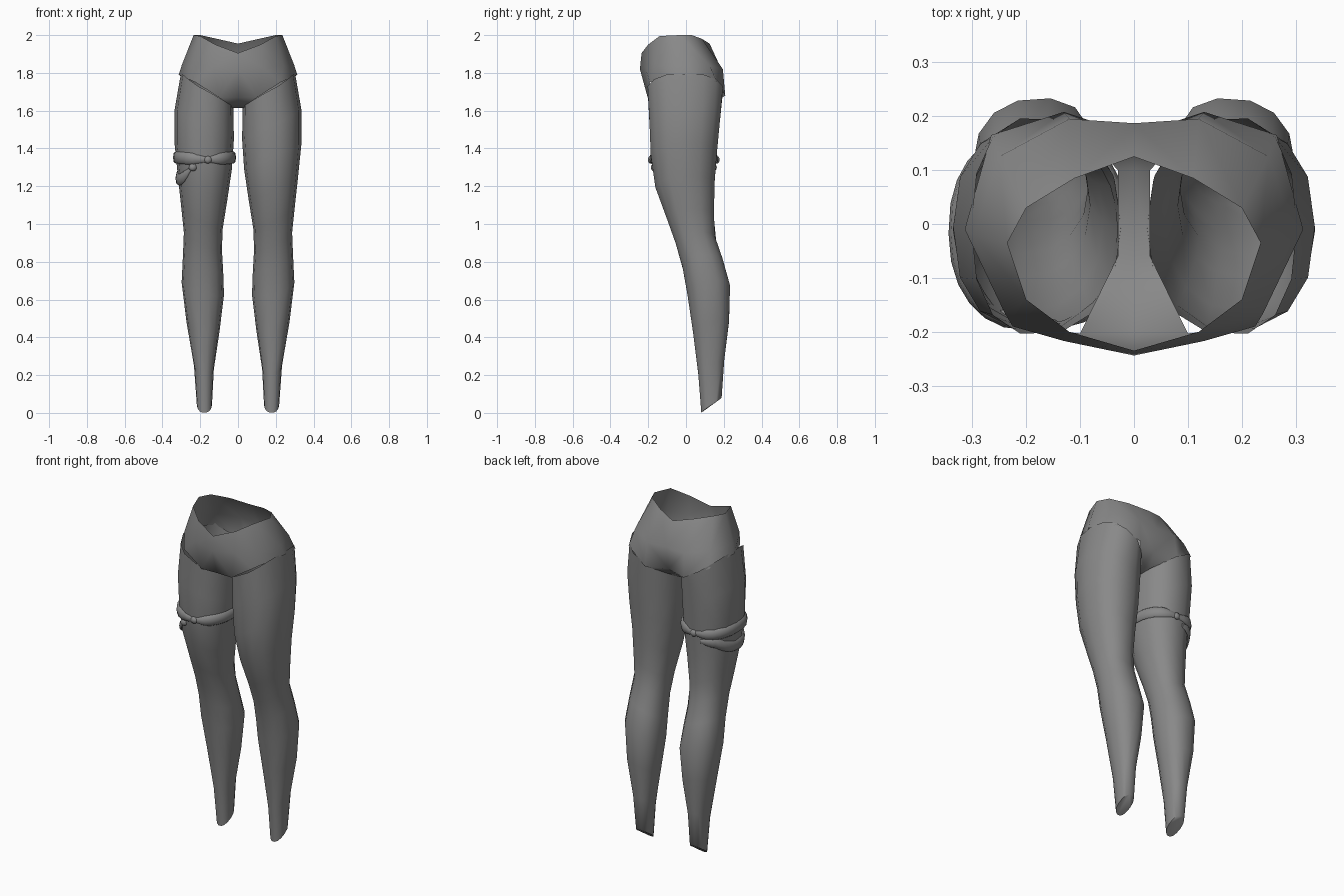
import bpy, bmesh
from math import sin, cos, radians, copysign

cube = bpy.data.objects.get("Cube")
if cube:
    bpy.data.objects.remove(cube)

grey = bpy.data.materials.new("mid_grey")
grey.use_nodes = True
grey.diffuse_color = (0.25, 0.25, 0.25, 1)
grey.node_tree.nodes["Principled BSDF"].inputs["Base Color"].default_value = grey.diffuse_color

SEGMENTS = 14
# Leg profile: height, outer x, inner x, front y, back y
PROFILE = [
    (0, .215, .14, .08, .185), (.25, .233, .127, .06, .2),
    (.45, .268, .095, .032, .228), (.66, .3, .07, 0, .24),
    (.82, .292, .085, -.03, .195), (.95, .286, .085, -.075, .15),
    (1.2, .312, .045, -.168, .153), (1.35, .33, .024, -.19, .165),
    (1.53, .344, .02, -.197, .182), (1.7, .325, .028, -.207, .2),
    (1.85, .29, .03, -.21, .2),
]


def profile_at(z):
    for lo, hi in zip(PROFILE, PROFILE[1:]):
        if z <= hi[0]:
            t = (z - lo[0]) / (hi[0] - lo[0])
            return [p + (q - p) * t for p, q in zip(lo, hi)][1:]
    return PROFILE[-1][1:]


def leg_point(side, angle, z, offset=0.0):
    """Point on the leg skin; angle 0 is outward, -90 is the front."""
    outer, inner, front, back = profile_at(z)
    c, s = cos(radians(angle)), sin(radians(angle))
    u = copysign(abs(c) ** .88, c)
    v = copysign(abs(s) ** .88, s)
    x = (outer + inner) / 2 + u * ((outer - inner) / 2 + offset)
    y = (front + back) / 2 + v * ((back - front) / 2 + offset)
    return (side * x, y, z)


def finish(name, bm, sharp=60):
    bmesh.ops.remove_doubles(bm, verts=bm.verts, dist=.0005)
    bmesh.ops.recalc_face_normals(bm, faces=bm.faces)
    mesh = bpy.data.meshes.new(name)
    bm.to_mesh(mesh)
    bm.free()
    mesh.materials.append(grey)
    obj = bpy.data.objects.new(name, mesh)
    bpy.context.collection.objects.link(obj)
    bpy.ops.object.select_all(action='DESELECT')
    obj.select_set(True)
    bpy.context.view_layer.objects.active = obj
    bpy.ops.object.shade_smooth_by_angle(angle=radians(sharp))
    return obj


def loft(bm, rows, wrap):
    """Skin rows of points with quads, optionally closing each row."""
    grid = [[bm.verts.new(p) for p in row] for row in rows]
    n = len(grid[0])
    for r0, r1 in zip(grid, grid[1:]):
        for i in range(n if wrap else n - 1):
            j = (i + 1) % n
            bm.faces.new((r0[i], r0[j], r1[j], r1[i]))
    return grid


# Legs: tapered shells with a slanted ankle and a slanted hip edge
def make_leg(name, side):
    bm = bmesh.new()
    steps = [0, .12, .25, .37, .45, .52, .59, .69, .79, .89, 1]
    rows = []
    for t in steps:
        row = []
        for i in range(SEGMENTS):
            a = 360 * i / SEGMENTS
            low = .04 + .04 * sin(radians(a))
            high = 1.71 + .09 * cos(radians(a))
            row.append(leg_point(side, a, low + t * (high - low)))
        rows.append(row)
    grid = loft(bm, rows, True)
    bm.faces.new(grid[0])
    finish(name, bm)


make_leg("left_leg", 1)
make_leg("right_leg", -1)

# Hip piece: half outlines run from front centre round to back centre
RIM = [(0, -.235, 1.905), (.12, -.2, 1.95), (.2, -.14, 1.995), (.235, -.035, 2),
       (.2, .03, 2), (.11, .085, 1.98), (0, .125, 1.955)]
HIP = [(0, -.244, 1.82), (.13, -.217, 1.83), (.24, -.165, 1.84), (.298, -.02, 1.84),
       (.25, .125, 1.84), (.12, .195, 1.82), (0, .187, 1.82)]
EDGE = [(0, -.2, 1.67), (.1, -.203, 1.67), (.225, -.19, 1.75), (.314, -.01, 1.79),
        (.265, .165, 1.75), (.13, .208, 1.68), (0, .165, 1.68)]
CROTCH = [(.1, -.203, 1.67), (.03, -.06, 1.615), (.03, .1, 1.615), (.13, .208, 1.68)]

bm = bmesh.new()
for side in (1, -1):
    loft(bm, [[(side * x, y, z) for x, y, z in line] for line in (RIM, HIP, EDGE)], False)
    inner = [(0, y, z) for x, y, z in CROTCH]
    inner[0], inner[-1] = EDGE[0], EDGE[-1]
    loft(bm, [[(side * x, y, z) for x, y, z in CROTCH], inner], False)
finish("hip_piece", bm, 80)


# Thigh straps: padded bands that pinch where they meet at the knots
def make_strap(name, start, end, height, half_height):
    bm = bmesh.new()
    section = [(.0, -1), (.7, -.75), (1, 0), (.7, .75), (0, 1), (-.5, 0)]
    count = 14
    rows = []
    for i in range(count + 1):
        t = i / count
        a = start + (end - start) * t
        pinch = .35 + .65 * min(1, 6 * min(t, 1 - t))
        z = height(t)
        row = []
        for out, up in section:
            x, y, _ = leg_point(-1, a, z, .014 * out * pinch)
            row.append((x, y, z + up * half_height * pinch))
        rows.append(row)
    grid = loft(bm, rows, True)
    bm.faces.new(grid[0])
    bm.faces.new(grid[-1])
    finish(name, bm, 50)


make_strap("upper_strap_outer", -97, 95, lambda t: 1.34 + .012 * sin(3.14 * t), .032)
make_strap("upper_strap_inner", 91, 267, lambda t: 1.34 + .012 * sin(3.14 * t), .032)
make_strap("lower_strap", -65, 80, lambda t: 1.3 - .065 * sin(3.14 * min(1, t * 1.25) ** .8), .032)

# Knots: small beads where the straps cross
for name, angle, z in (("front_knot", -95, 1.34), ("back_knot", 93, 1.34),
                       ("lower_knot", -68, 1.3)):
    bm = bmesh.new()
    bmesh.ops.create_uvsphere(bm, u_segments=8, v_segments=6, radius=.02)
    bmesh.ops.scale(bm, verts=bm.verts, vec=(1.1, .7, 1))
    bmesh.ops.translate(bm, verts=bm.verts, vec=leg_point(-1, angle, z))
    finish(name, bm)
